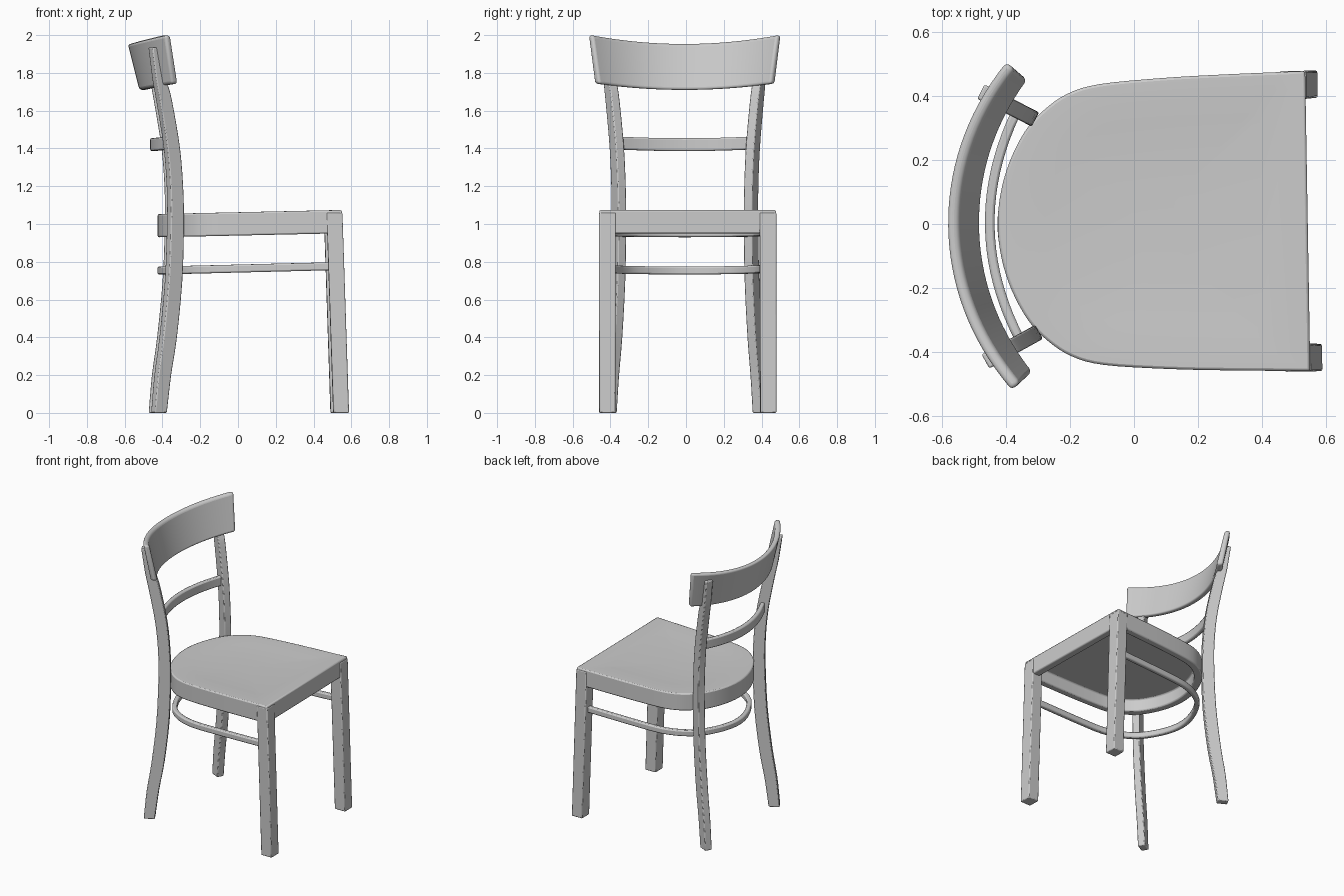
import bpy, bmesh, math
from mathutils import Vector, Matrix

if "Cube" in bpy.data.objects:
    bpy.data.objects.remove(bpy.data.objects["Cube"])

TURN = Matrix.Rotation(0.017, 3, 'Z')   # the whole chair stands slightly turned


def smooth_path(pts, n=4):
    """Catmull-Rom curve through points of any dimension."""
    p = [Vector(q) for q in pts]
    p = [2 * p[0] - p[1]] + p + [2 * p[-1] - p[-2]]
    out = []
    for i in range(1, len(p) - 2):
        a, b, c, d = p[i - 1:i + 3]
        for k in range(n):
            t = k / n
            out.append(0.5 * (2 * b + (c - a) * t + (2 * a - 5 * b + 4 * c - d) * t * t
                              + (3 * b - a - 3 * c + d) * t ** 3))
    return out + [p[-2]]


def loft(name, rings, bevel=0.006, segments=2):
    """Skin closed rings of equal length and cap both ends."""
    bm = bmesh.new()
    vs = [[bm.verts.new(TURN @ Vector(co)) for co in r] for r in rings]
    n = len(vs[0])
    for a, b in zip(vs, vs[1:]):
        for i in range(n):
            j = (i + 1) % n
            bm.faces.new((a[i], a[j], b[j], b[i]))
    bm.faces.new(vs[0])
    bm.faces.new(vs[-1])
    bmesh.ops.recalc_face_normals(bm, faces=bm.faces)
    me = bpy.data.meshes.new(name)
    bm.to_mesh(me)
    bm.free()
    ob = bpy.data.objects.new(name, me)
    bpy.context.collection.objects.link(ob)
    bpy.ops.object.select_all(action='DESELECT')
    ob.select_set(True)
    bpy.context.view_layer.objects.active = ob
    bpy.ops.object.shade_smooth_by_angle(angle=math.radians(35))
    if bevel:
        m = ob.modifiers.new("soft_edges", 'BEVEL')
        m.width, m.segments = bevel, segments
        m.limit_method, m.angle_limit = 'ANGLE', math.radians(40)
    return ob


def sweep(name, path, width, height, z_at):
    """Rectangular bar along a flat path; z_at(x, y) is its mid height."""
    rings = []
    for i, p in enumerate(path):
        t = (path[min(i + 1, len(path) - 1)] - path[max(i - 1, 0)]).normalized()
        nrm = Vector((-t.y, t.x)) * width / 2
        z = z_at(p.x, p.y)
        rings.append([(p.x + s * nrm.x, p.y + s * nrm.y, z + h * height / 2)
                      for s, h in ((-1, -1), (1, -1), (1, 1), (-1, 1))])
    return loft(name, rings, 0.008)


def mirrored(half):
    """Complete a half path that ends on the centre line."""
    return half + [(x, -y) for x, y in half[-2::-1]]


# Seat: dished top, bent rim, recessed underside
outline = smooth_path(mirrored([(.542, .468), (.3, .462), (.1, .454), (-.1, .438), (-.2, .41),
                                (-.275, .36), (-.335, .295), (-.385, .2), (-.415, .1), (-.425, 0)]))


def seat_ring(scale, z):
    c = Vector((.06, 0))
    ring = []
    for p in outline:
        q = c + (p - c) * scale
        ring.append((q.x, q.y, z + .022 * q.x))
    return ring


loft("seat", [seat_ring(s, z) for s, z in (
    (.15, 1.050), (.45, 1.052), (.7, 1.057), (.88, 1.062), (1, 1.062),
    (1, .939), (.89, .939), (.89, 1.025))], 0.008)

# Front legs: straight, leaning slightly forward
for side, label in ((1, "left"), (-1, "right")):
    rings = []
    for z, x0, x1, y0 in ((0, .497, .58, .384), (1.06, .462, .545, .381)):
        rings.append([(x0, side * y0, z), (x1, side * y0, z),
                      (x1, side * .469, z), (x0, side * .469, z)])
    loft("front_leg_" + label, rings)

# Back legs: bowed posts turned outward, thinned behind the crest rail
profile = smooth_path([(0, -.425, .072), (.2, -.405, .079), (.4, -.376, .083), (.7, -.347, .083),
                       (1.0, -.337, .08), (1.2, -.34, .077), (1.4, -.356, .076), (1.6, -.388, .074),
                       (1.72, -.412, .068), (1.78, -.432, .045), (1.935, -.458, .03)], 3)
a = math.radians(28)
for side, label in ((1, "left"), (-1, "right")):
    out = Vector((-math.cos(a), side * math.sin(a)))
    tan = Vector((math.sin(a), side * math.cos(a))) * .025
    rings = []
    for z, x, depth in profile:
        c = Vector((x, side * (.35 + (-.337 - x) * math.tan(a))))
        rings.append([(*(c + out * depth / 2 * s + tan * t), z)
                      for s, t in ((-1, -1), (1, -1), (1, 1), (-1, 1))])
    loft("back_leg_" + label, rings)

# Crest rail: wide curved board leaning back, with flared ends
rings = []
for i in range(33):
    s = i / 16 - 1
    ring = []
    for base, half, z, thick in ((-.522, .48, 1.71 + .033 * s * s, .042),
                                 (-.583, .513, 1.953 + .047 * s * s, .036)):
        y = s * half
        back = Vector((base + .64 * y * y + .33 * y ** 4, y))
        nrm = Vector((1, -(1.28 * y + 1.32 * y ** 3))).normalized()
        front = back + nrm * thick
        pair = [(*front, z), (*back, z)]
        ring += pair if base > -.55 else pair[::-1]
    rings.append(ring)
loft("crest_rail", rings, 0.015, 4)

# Middle back rail: slim curved bar between the posts
arc = [Vector((-.45 + .7 * y * y, y)) for y in [(-.35 + .7 * i / 20) for i in range(21)]]
sweep("middle_back_rail", arc, .03, .068, lambda x, y: 1.42 + .07 * y * y)

# Lower stretcher: bent U from front leg to front leg
path = smooth_path(mirrored([(.49, .425), (.1, .415), (-.08, .402), (-.2, .362), (-.295, .292),
                             (-.36, .19), (-.398, .09), (-.41, 0)]))
sweep("lower_stretcher", path, .032, .042, lambda x, y: .764 + .025 * x)
